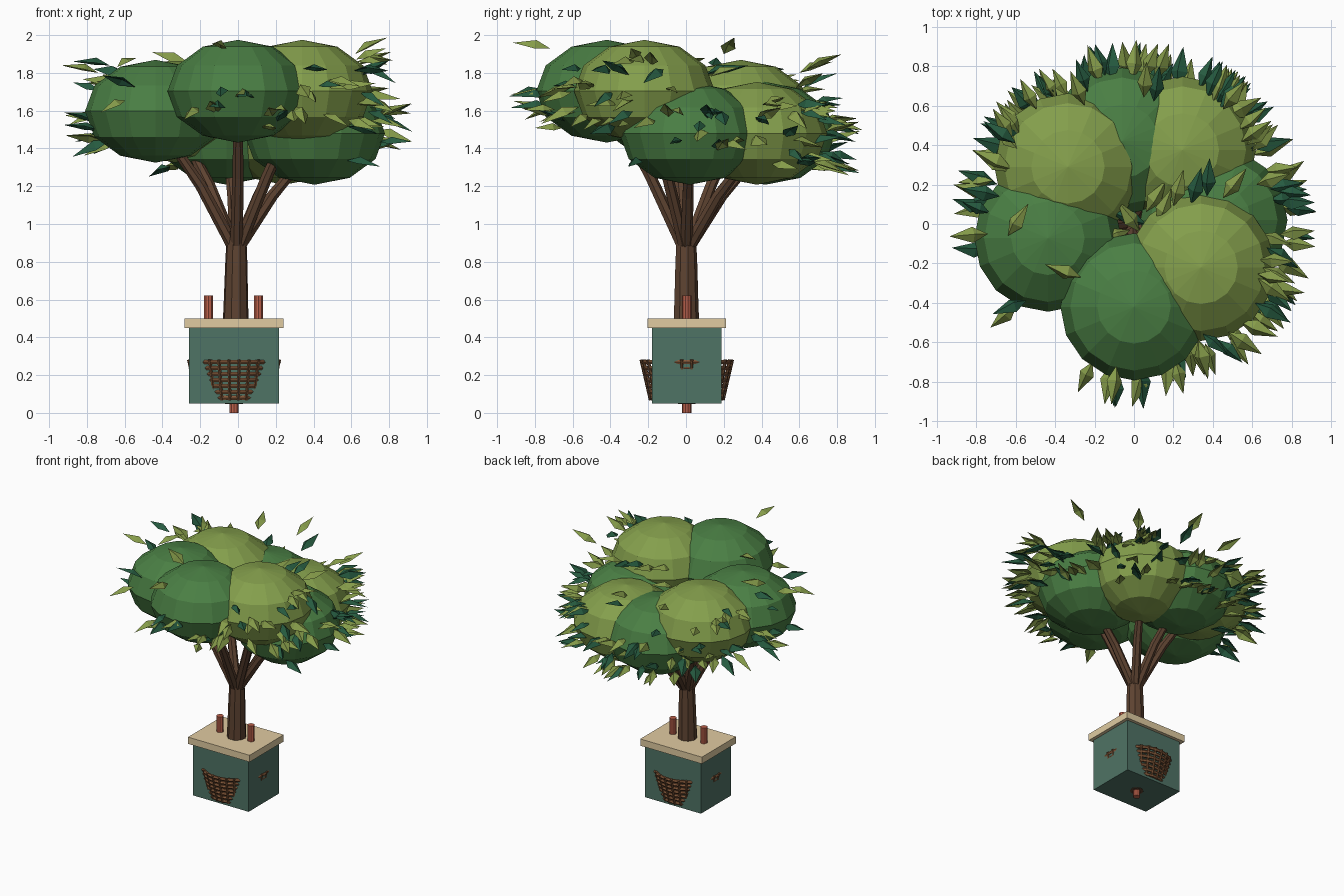
import bpy, bmesh, math, random
from mathutils import Vector, Matrix

if "Cube" in bpy.data.objects:
    bpy.data.objects.remove(bpy.data.objects["Cube"])

random.seed(5)
CX, CY = -0.021, 0.004          # planter centre


def mat(name, hexcol):
    m = bpy.data.materials.new(name)
    rgb = [int(hexcol[i:i + 2], 16) / 255 for i in (0, 2, 4)]
    m.diffuse_color = [((c + 0.055) / 1.055) ** 2.4 if c > 0.04 else c / 12.92 for c in rgb] + [1]
    m.use_nodes = True
    m.node_tree.nodes["Principled BSDF"].inputs["Base Color"].default_value = m.diffuse_color
    return m


DARK_GREEN = mat("dark green", "4a7f44")
LIGHT_GREEN = mat("light green", "849f4c")
LEAF_DARK = mat("deep leaf green", "265b40")
LEAF_LIGHT = mat("olive leaf green", "869c4a")
BARK = mat("bark brown", "5e4331")
TEAL = mat("planter teal", "4f7365")
SAND = mat("sand", "e0cba1")
RED = mat("pipe red", "be624c")
WICKER = mat("wicker brown", "85593a")
WICKER_DARK = mat("dark wicker", "6d4a2f")


def finish(name, bm, *mats, recalc=True):
    if recalc:
        bmesh.ops.recalc_face_normals(bm, faces=bm.faces[:])
    me = bpy.data.meshes.new(name)
    bm.to_mesh(me)
    bm.free()
    for m in mats:
        me.materials.append(m)
    ob = bpy.data.objects.new(name, me)
    bpy.context.collection.objects.link(ob)
    return ob


def box(name, size, centre, m):
    bm = bmesh.new()
    bmesh.ops.create_cube(bm, size=1, matrix=Matrix.Translation(centre) @ Matrix.Diagonal((*size, 1)))
    return finish(name, bm, m)


def tube(bm, pts, radii, sides, closed=False):
    """Sweep a polygon along points."""
    pts = [Vector(p) for p in pts]
    n = len(pts)
    rings = []
    for i, p in enumerate(pts):
        a = pts[i - 1] if (i or closed) else p
        b = pts[(i + 1) % n] if (i < n - 1 or closed) else p
        d = (b - a).normalized()
        ref = Vector((0, 0, 1)) if abs(d.z) < 0.7 else Vector((1, 0, 0))
        u = d.cross(ref).normalized()
        v = d.cross(u)
        rings.append([bm.verts.new(p + radii[i] * (u * math.cos(t) + v * math.sin(t)))
                      for t in (2 * math.pi * k / sides for k in range(sides))])
    for i in range(n if closed else n - 1):
        r, s = rings[i], rings[(i + 1) % n]
        for k in range(sides):
            bm.faces.new((r[k], r[(k + 1) % sides], s[(k + 1) % sides], s[k]))
    if not closed:
        bm.faces.new(rings[0])
        bm.faces.new(rings[-1])


# Planter box, lid slab and pipes
box("planter_box", (0.475, 0.367, 0.40), (CX, CY, 0.25), TEAL)
box("planter_lid", (0.525, 0.415, 0.052), (CX, CY, 0.475), SAND)
for name, x, z0, z1 in (("left_pipe", -0.155, 0.49, 0.622), ("right_pipe", 0.109, 0.49, 0.622),
                        ("drain_pipe", CX, 0.0, 0.06)):
    bm = bmesh.new()
    tube(bm, [(x, CY, z0), (x, CY, z1)], [0.025] * 2, 10)
    finish(name, bm, RED)
bm = bmesh.new()
tube(bm, [(CX, CY, 0.047), (CX, CY, 0.053)], [0.047] * 2, 12)
finish("drain_hole", bm, BARK)


# Round basket of stacked hoops showing through the box walls
def basket_radius(z):
    return 0.189 + (z - 0.07) / 0.21 * 0.049


STAKES = 28
bm = bmesh.new()
for row in range(7):
    z = 0.080 + row * 0.0315
    pts = [(CX + basket_radius(z) * math.cos(a), CY + basket_radius(z) * math.sin(a), z)
           for a in (2 * math.pi * k / 56 for k in range(56))]
    tube(bm, pts, [0.0125] * len(pts), 6, closed=True)
finish("basket_hoops", bm, WICKER)
bm = bmesh.new()
for k in range(STAKES):
    a = 2 * math.pi * (k + 0.5) / STAKES
    tube(bm, [(CX + (basket_radius(z) + 0.004) * math.cos(a), CY + (basket_radius(z) + 0.004) * math.sin(a), z)
              for z in (0.068, 0.282)], [0.0095] * 2, 6)
finish("basket_stakes", bm, WICKER_DARK)

# Foliage clumps: centre and lightness
R, H = 0.373, 0.272
CLUMPS = [((0.0, -0.42, 1.703), 0), ((0.34, -0.22, 1.703), 1),
          ((0.405, 0.02, 1.48), 0), ((0.245, 0.375, 1.48), 1),
          ((-0.06, 0.42, 1.48), 0), ((-0.335, 0.29, 1.597), 1),
          ((-0.437, -0.072, 1.597), 0)]

# Trunk and one branch per clump
bm = bmesh.new()
tube(bm, [(-0.012, 0, 0.49), (-0.011, 0, 0.60), (-0.009, 0, 0.78), (-0.008, 0, 0.96)],
     [0.069, 0.065, 0.060, 0.052], 9)
finish("trunk", bm, BARK)
bm = bmesh.new()
for (x, y, z), _ in CLUMPS:
    tube(bm, [(-0.008 + x * 0.05, y * 0.05, 0.89), (x * 0.45, y * 0.45, z * 0.45 + 0.88 * 0.55),
              (x * 0.88, y * 0.88, z - 0.12)], [0.034, 0.031, 0.024], 7)
finish("branches", bm, BARK)

for i, (c, light) in enumerate(CLUMPS):
    bm = bmesh.new()
    bmesh.ops.create_uvsphere(bm, u_segments=16, v_segments=6, radius=1,
                              matrix=Matrix.Translation(c) @ Matrix.Diagonal((R, R, H, 1)))
    finish(f"foliage_clump_{i + 1}", bm, LIGHT_GREEN if light else DARK_GREEN)


# Scattered folded leaves
def inside_clump(p, skip):
    return any(((p.x - c[0]) ** 2 + (p.y - c[1]) ** 2) / R ** 2 + (p.z - c[2]) ** 2 / H ** 2 < 0.95
               for j, (c, _) in enumerate(CLUMPS) if j != skip)


def leaf(bm, base, az, pitch, length, idx):
    """Kite blade with a high ridge, pointing along az and pitch."""
    width, thick = length * 0.205, length * 0.17
    m = (Matrix.Translation(base) @ Matrix.Rotation(az, 4, 'Z') @ Matrix.Rotation(-pitch, 4, 'Y')
         @ Matrix.Rotation(random.uniform(-0.5, 0.5), 4, 'X'))
    b, l, r, t, top, low = [bm.verts.new(m @ Vector(p)) for p in (
        (0, 0, 0), (length * 0.40, width, 0), (length * 0.40, -width, 0), (length, 0, 0),
        (length * 0.38, 0, thick), (length * 0.40, 0, thick * 0.5))]
    for f in ((b, top, l), (l, top, t), (t, top, r), (r, top, b),
              (b, l, low), (l, t, low), (t, r, low), (r, b, low)):
        bm.faces.new(f).material_index = idx


bm = bmesh.new()
count = 0
while count < 135:
    i = random.randrange(len(CLUMPS))
    c = CLUMPS[i][0]
    az = math.atan2(c[1], c[0]) + random.gauss(0, 0.8)
    lat = math.radians(random.uniform(-45, 42))
    out = random.uniform(0.93, 1.04)
    p = Vector((c[0] + R * out * math.cos(lat) * math.cos(az), c[1] + R * out * math.cos(lat) * math.sin(az),
                c[2] + H * out * math.sin(lat)))
    if inside_clump(p, i) or not 0.52 < p.xy.length < 0.79:
        continue
    if i in (0, 6) and random.random() < 0.5:       # sparser at the front and left
        continue
    az = math.atan2(p.y, p.x) + random.uniform(-0.4, 0.4)
    length = random.uniform(0.16, 0.23)
    p.xy *= min(1, (0.94 - length) / p.xy.length)    # keep tips within the crown
    leaf(bm, p, az, random.uniform(-0.45, 0.4), length, int(random.random() < 0.4))
    count += 1
# Inner leaves in the hollow between clumps
for x, y, z, az, idx in ((0.06, 0.06, 1.66, 1.0, 0), (0.12, 0.0, 1.76, 1.2, 0), (0.20, 0.09, 1.78, 1.3, 0),
                         (0.29, 0.10, 1.79, 1.3, 1), (0.37, 0.14, 1.79, 1.5, 1), (0.45, 0.13, 1.78, 0.9, 0),
                         (-0.02, -0.03, 1.66, 3.5, 0), (0.03, -0.04, 1.64, 2.2, 0), (0.06, 0.0, 1.62, 2.8, 1),
                         (-0.64, -0.06, 1.83, 1.0, 0), (-0.27, -0.27, 1.86, 2.8, 0)):
    leaf(bm, Vector((x, y, z)), az, 0.25, 0.20, idx)
# Loose leaves standing proud near the rim
for x, y, z, pitch, idx in ((0.10, 0.62, 1.72, 0.4, 1), (-0.25, 0.60, 1.80, 0.3, 0), (-0.60, 0.41, 1.80, 0.1, 1),
                            (0.45, 0.58, 1.72, 0.4, 0), (0.05, 0.64, 1.82, 0.4, 0), (-0.09, -0.72, 1.93, 0.15, 0),
                            (-0.68, 0.14, 1.84, 0.1, 1), (-0.74, -0.05, 1.80, 0.2, 0), (0.62, 0.20, 1.90, 0.45, 0)):
    leaf(bm, Vector((x, y, z)), math.atan2(y, x), pitch, 0.20, idx)
finish("leaves", bm, LEAF_LIGHT, LEAF_DARK, recalc=False)
